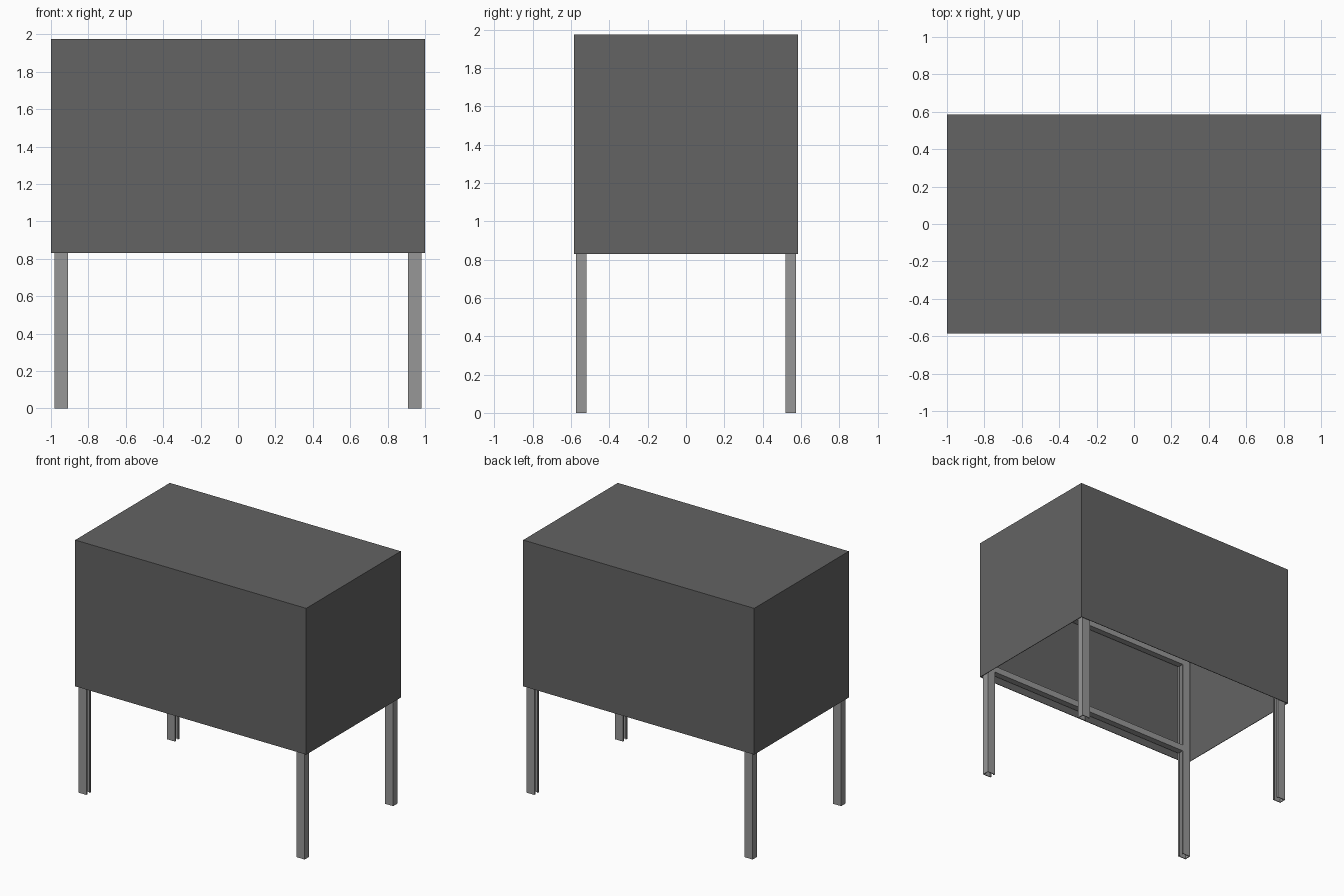
import bpy
import bmesh
from mathutils import Matrix, Vector

default = bpy.data.objects.get("Cube")
if default:
    bpy.data.objects.remove(default, do_unlink=True)


def make_material(name, value):
    mat = bpy.data.materials.new(name)
    mat.use_nodes = True
    colour = (value, value, value, 1)
    mat.diffuse_color = colour
    mat.node_tree.nodes["Principled BSDF"].inputs["Base Color"].default_value = colour
    return mat


dark_grey = make_material("dark grey", 0.125)
light_grey = make_material("light grey", 0.31)


def add_object(name, bm, mat):
    mesh = bpy.data.meshes.new(name)
    bmesh.ops.recalc_face_normals(bm, faces=bm.faces)
    bm.to_mesh(mesh)
    bm.free()
    mesh.materials.append(mat)
    obj = bpy.data.objects.new(name, mesh)
    bpy.context.collection.objects.link(obj)
    return obj


def channel(name, depth, width, length, origin, u, v, w):
    """Lipped channel: open towards u, symmetric in v, running along w."""
    t, lip = 0.006, width * 0.25
    h = width / 2
    half = [(0, h), (depth, h), (depth, h - lip), (depth - t, h - lip),
            (depth - t, h - t), (t, h - t)]
    profile = half + [(a, -b) for a, b in reversed(half)]
    u, v, w, origin = map(Vector, (u, v, w, origin))
    bm = bmesh.new()
    face = bm.faces.new([bm.verts.new(origin + u * a + v * b) for a, b in profile])
    swept = bmesh.ops.extrude_face_region(bm, geom=[face], use_keep_orig=True)
    verts = [g for g in swept["geom"] if isinstance(g, bmesh.types.BMVert)]
    bmesh.ops.translate(bm, verts=verts, vec=w * length)
    return add_object(name, bm, light_grey)


# Sheet cover, open underneath
bottom, top = 0.83, 1.975
bm = bmesh.new()
bmesh.ops.create_cube(bm, size=1, matrix=Matrix.Translation((0, 0, (bottom + top) / 2))
                      @ Matrix.Diagonal((2, 1.17, top - bottom, 1)))
bm.normal_update()
bmesh.ops.delete(bm, geom=[f for f in bm.faces if f.normal.z < -0.5], context="FACES")
cover = add_object("cover", bm, dark_grey)
solid = cover.modifiers.new("sheet thickness", "SOLIDIFY")
solid.thickness = 0.006
solid.offset = -1

# Channel legs, open towards the middle, running up inside the cover
leg_y = 0.547
for y_name, sy in (("front", -1), ("back", 1)):
    for x_name, sx in (("right", -1), ("left", 1)):
        channel(f"{y_name}_{x_name}_leg", 0.07, 0.056, 1.965,
                (sx * 0.98, sy * leg_y, 0), (-sx, 0, 0), (0, 1, 0), (0, 0, 1))
    # Long rails joining the legs
    for level, z in (("lower", 0.88), ("upper", 1.62)):
        channel(f"{y_name}_{level}_rail", 0.05, 0.05, 1.82,
                (-0.91, sy * leg_y, z), (0, 0, 1), (0, 1, 0), (1, 0, 0))
